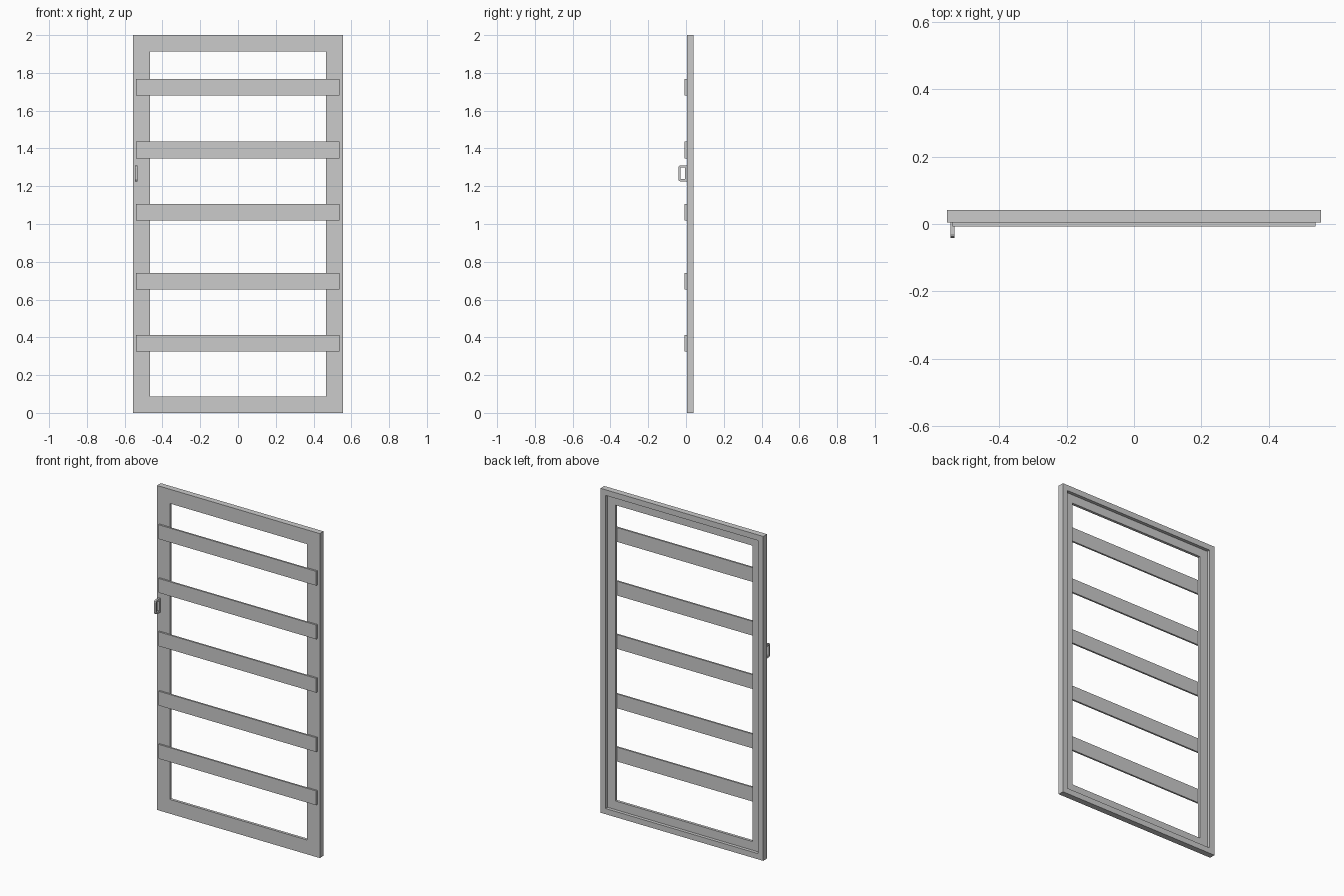
import bpy, bmesh

if "Cube" in bpy.data.objects:
    bpy.data.objects.remove(bpy.data.objects["Cube"])


def finish(name, bm):
    bmesh.ops.recalc_face_normals(bm, faces=bm.faces)
    mesh = bpy.data.meshes.new(name)
    bm.to_mesh(mesh)
    bm.free()
    ob = bpy.data.objects.new(name, mesh)
    bpy.context.collection.objects.link(ob)
    return ob


def skin_rings(name, rings):
    """Closed tube: each ring joins the next, and the last joins the first."""
    bm = bmesh.new()
    loops = [[bm.verts.new(p) for p in ring] for ring in rings]
    n = len(loops[0])
    for a, b in zip(loops, loops[1:] + loops[:1]):
        for i in range(n):
            j = (i + 1) % n
            bm.faces.new((a[i], a[j], b[j], b[i]))
    return finish(name, bm)


def box(name, x0, x1, y0, y1, z0, z1):
    bm = bmesh.new()
    bmesh.ops.create_cube(bm, size=1)
    for v in bm.verts:
        v.co = ((x0 + x1) / 2 + v.co.x * (x1 - x0),
                (y0 + y1) / 2 + v.co.y * (y1 - y0),
                (z0 + z1) / 2 + v.co.z * (z1 - z0))
    return finish(name, bm)


# Door frame: mitred rectangle swept with a rebated section (inset, y)
W, H = 0.555, 2.0
FRONT, STEP, BACK = 0.004, 0.021, 0.041
section = [(0, FRONT), (0, BACK), (0.035, BACK), (0.035, STEP),
           (0.088, STEP), (0.088, FRONT)]
skin_rings("door_frame", [
    [(-W + d, y, d), (W - d, y, d), (W - d, y, H - d), (-W + d, y, H - d)]
    for d, y in section])

# Five horizontal slats on the front face
for i, z in enumerate((0.369, 0.697, 1.063, 1.392, 1.723)):
    box(f"slat_{i + 1}", -0.539, 0.538, -0.007, FRONT, z - 0.044, z + 0.044)


# Pull handle: flat loop with chamfered front corners
def handle_outline(x, y0, y1, z0, z1, c):
    return [(x, y1, z0), (x, y0 + c, z0), (x, y0 + c * 0.3, z0 + c * 0.3),
            (x, y0, z0 + c), (x, y0, z1 - c),
            (x, y0 + c * 0.3, z1 - c * 0.3), (x, y0 + c, z1), (x, y1, z1)]


outer = (-0.041, FRONT, 1.225, 1.311, 0.012)
inner = (-0.029, -0.006, 1.237, 1.299, 0.004)
xa, xb = -0.545, -0.532
skin_rings("pull_handle", [
    handle_outline(xa, *outer), handle_outline(xb, *outer),
    handle_outline(xb, *inner), handle_outline(xa, *inner)])
